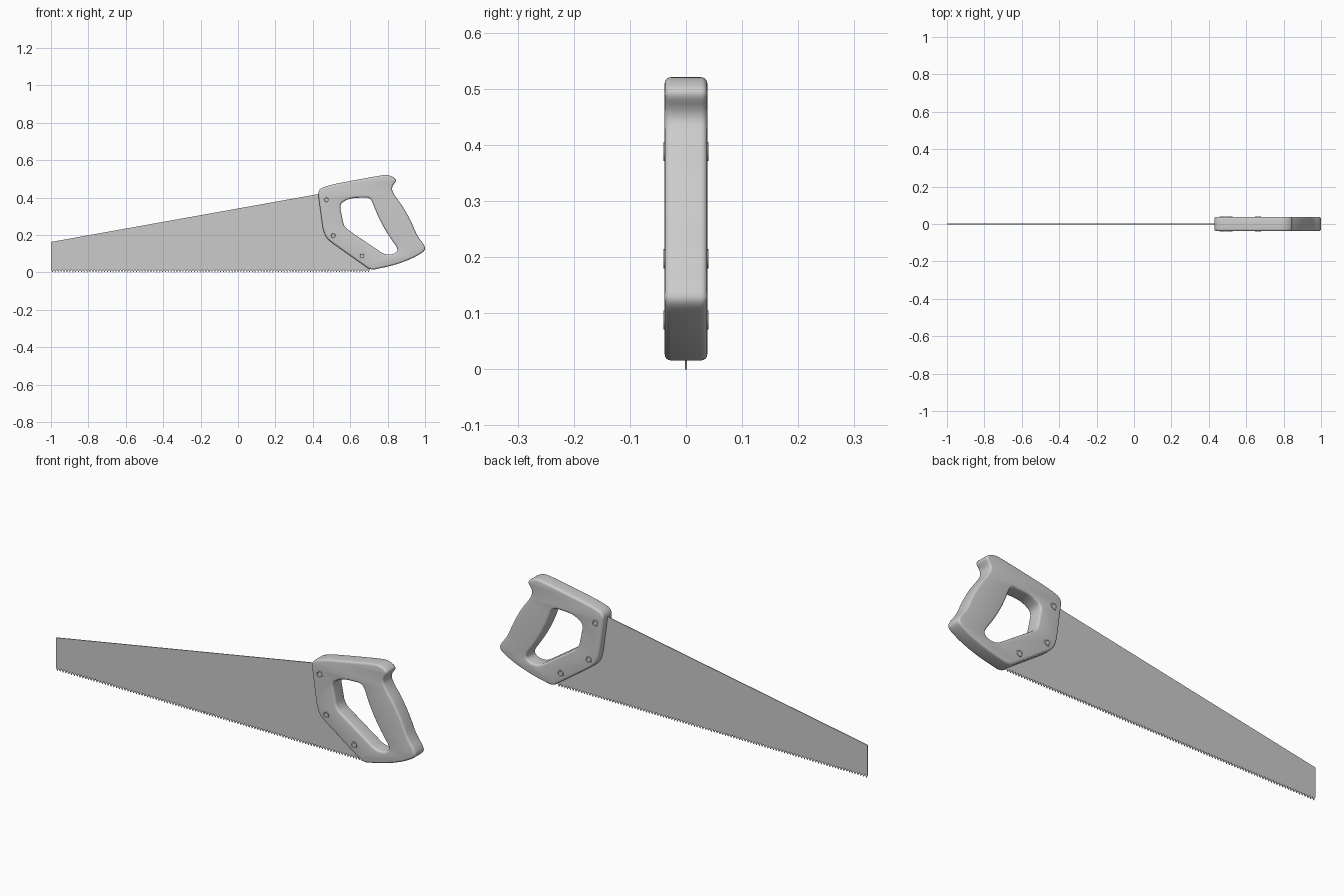
import bpy, bmesh, math
from mathutils import Vector, Matrix

if "Cube" in bpy.data.objects:
    bpy.data.objects.remove(bpy.data.objects["Cube"])

grey = bpy.data.materials.new("plain grey")
grey.diffuse_color = (0.6, 0.6, 0.6, 1)
grey.use_nodes = True
grey.node_tree.nodes["Principled BSDF"].inputs["Base Color"].default_value = grey.diffuse_color


def finish(obj, angle=35):
    obj.data.materials.clear()
    obj.data.materials.append(grey)
    bpy.ops.object.select_all(action='DESELECT')
    obj.select_set(True)
    bpy.context.view_layer.objects.active = obj
    bpy.ops.object.shade_smooth_by_angle(angle=math.radians(angle))


def mesh_object(name, bm):
    bmesh.ops.recalc_face_normals(bm, faces=bm.faces[:])
    me = bpy.data.meshes.new(name)
    bm.to_mesh(me)
    bm.free()
    obj = bpy.data.objects.new(name, me)
    bpy.context.collection.objects.link(obj)
    return obj


def rounded(points, steps=6):
    """Closed outline of (x, z, cut): each corner is replaced by a small curve."""
    out = []
    n = len(points)
    for i, (x, z, cut) in enumerate(points):
        p = Vector((x, z))
        a = Vector(points[i - 1][:2]) - p
        b = Vector(points[(i + 1) % n][:2]) - p
        s = p + a.normalized() * min(cut, a.length * 0.47)
        e = p + b.normalized() * min(cut, b.length * 0.47)
        for k in range(steps + 1):
            t = k / steps
            out.append(s * (1 - t) ** 2 + p * (2 * t * (1 - t)) + e * t * t)
    return out


# Blade: tapered sheet with a row of fine teeth
TEETH, X0, X1 = 110, -1.0, 0.705
pitch = (X1 - X0) / TEETH
outline = [(0.73, 0.04), (0.52, 0.20), (0.48, 0.415), (0.43, 0.419), (-1.0, 0.163)]
for i in range(TEETH):
    x = X0 + i * pitch
    outline += [(x, 0.015), (x + pitch * 0.5, 0.0)]
outline.append((X1, 0.015))
bm = bmesh.new()
face = bm.faces.new([bm.verts.new((x, -0.002, z)) for x, z in outline])
ext = bmesh.ops.extrude_face_region(bm, geom=[face])
bmesh.ops.translate(bm, vec=(0, 0.004, 0),
                    verts=[v for v in ext["geom"] if isinstance(v, bmesh.types.BMVert)])
bmesh.ops.triangulate(bm, faces=[f for f in bm.faces if len(f.verts) > 4])
finish(mesh_object("blade", bm), 20)

# Handle: rounded plate with a grip opening
outer = [(0.425, 0.445, 0.035), (0.50, 0.470, 0.06), (0.74, 0.515, 0.08), (0.805, 0.524, 0.04),
         (0.852, 0.496, 0.022), (0.818, 0.452, 0.04), (0.838, 0.41, 0.05), (0.880, 0.355, 0.05),
         (0.925, 0.275, 0.06), (0.958, 0.195, 0.05), (1.0, 0.142, 0.03), (1.0, 0.114, 0.03),
         (0.93, 0.073, 0.05), (0.83, 0.037, 0.06), (0.71, 0.012, 0.025), (0.475, 0.178, 0.05),
         (0.455, 0.225, 0.03)]
hole = [(0.543, 0.365, 0.025), (0.595, 0.397, 0.04), (0.708, 0.402, 0.028), (0.752, 0.290, 0.09),
        (0.80, 0.205, 0.05), (0.858, 0.123, 0.03), (0.838, 0.098, 0.025), (0.785, 0.094, 0.03),
        (0.567, 0.242, 0.03)]
DEPTH, BEVEL = 0.038, 0.011
cu = bpy.data.curves.new("handle", 'CURVE')
cu.dimensions = '2D'
cu.fill_mode = 'BOTH'
cu.extrude = DEPTH - BEVEL
cu.bevel_depth = BEVEL
cu.bevel_resolution = 3
cu.offset = -BEVEL
for pts in (outer, hole):
    path = rounded(pts)
    sp = cu.splines.new('POLY')
    sp.points.add(len(path) - 1)
    for p, co in zip(sp.points, path):
        p.co = (co.x, co.y, 0, 1)
    sp.use_cyclic_u = True
handle = bpy.data.objects.new("handle", cu)
bpy.context.collection.objects.link(handle)
bpy.ops.object.select_all(action='DESELECT')
handle.select_set(True)
bpy.context.view_layer.objects.active = handle
bpy.ops.object.convert(target='MESH')
handle = bpy.context.view_layer.objects.active
bm = bmesh.new()
bm.from_mesh(handle.data)
bmesh.ops.remove_doubles(bm, verts=bm.verts[:], dist=0.0002)
bmesh.ops.recalc_face_normals(bm, faces=bm.faces[:])
bm.transform(Matrix.Rotation(math.radians(90), 4, 'X'))
bm.to_mesh(handle.data)
bm.free()
finish(handle, 40)

# Rivets: pins through the handle with shallow dished heads on both sides
for i, (x, z) in enumerate([(0.473, 0.388), (0.509, 0.197), (0.663, 0.088)]):
    bm = bmesh.new()
    bmesh.ops.create_cone(bm, cap_ends=True, segments=24, radius1=0.017,
                          radius2=0.017, depth=0.081)
    caps = [f for f in bm.faces if len(f.verts) > 4]
    bmesh.ops.inset_individual(bm, faces=caps, thickness=0.005, depth=0.0)
    bmesh.ops.inset_individual(bm, faces=caps, thickness=0.002, depth=-0.002)
    bm.transform(Matrix.Translation((x, 0, z)) @ Matrix.Rotation(math.radians(90), 4, 'X'))
    finish(mesh_object(f"rivet_{i + 1}", bm), 30)
